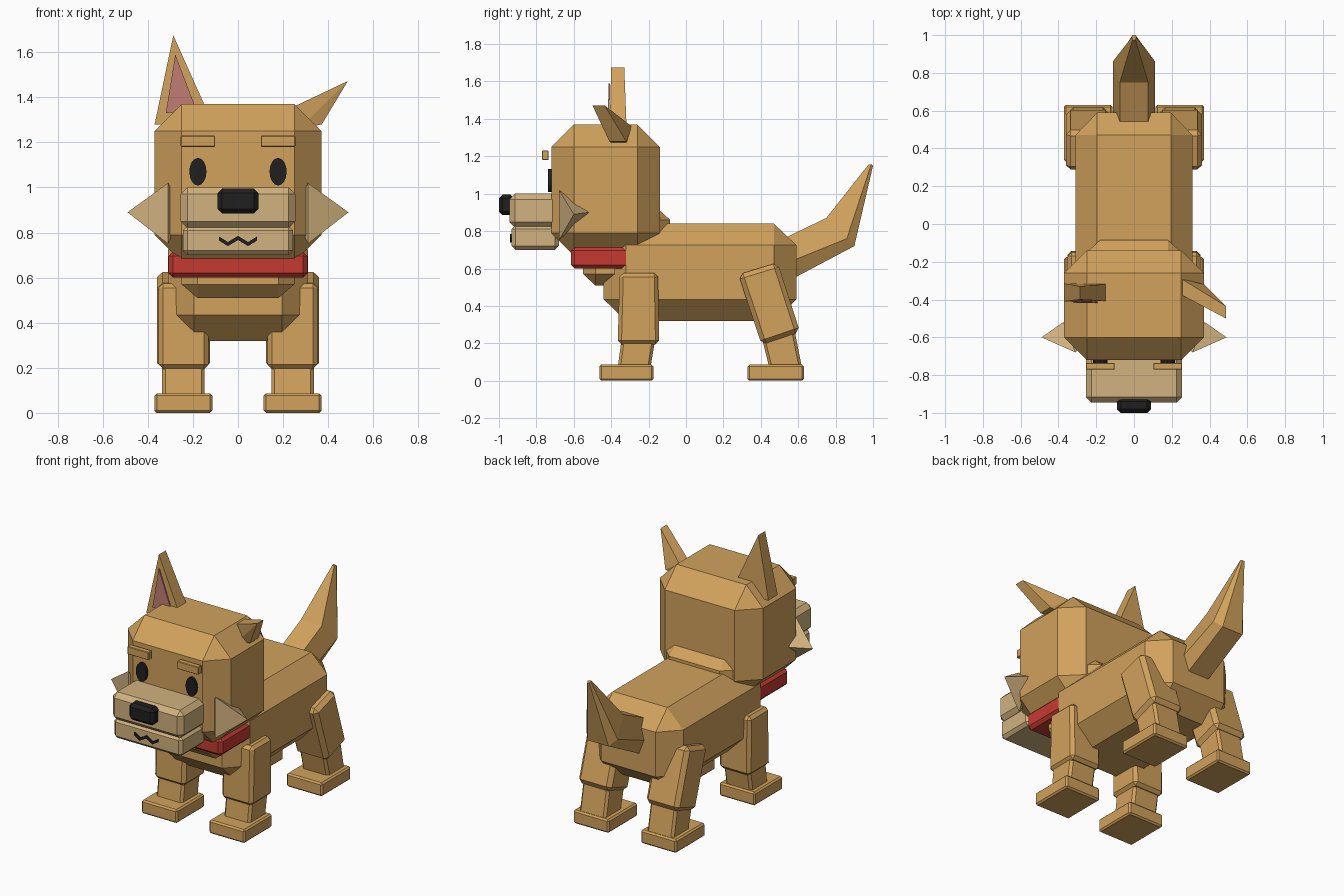
import bpy, bmesh, math
from mathutils import Vector

if "Cube" in bpy.data.objects:
    bpy.data.objects.remove(bpy.data.objects["Cube"])


def material(name, color):
    m = bpy.data.materials.new(name)
    m.diffuse_color = (*color, 1)
    m.use_nodes = True
    m.node_tree.nodes["Principled BSDF"].inputs["Base Color"].default_value = m.diffuse_color
    return m


FUR = material("golden fur", (0.64, 0.36, 0.108))
CREAM = material("cream fur", (0.64, 0.445, 0.21))
RED = material("red collar", (0.56, 0.042, 0.03))
BLACK = material("black", (0.014, 0.014, 0.015))
PINK = material("inner ear pink", (0.52, 0.2, 0.165))


def finish(name, bm, mat, bevel=0):
    bmesh.ops.recalc_face_normals(bm, faces=bm.faces[:])
    if bevel:
        bmesh.ops.bevel(bm, geom=bm.edges[:], offset=bevel, segments=1,
                        affect='EDGES', clamp_overlap=True)
    me = bpy.data.meshes.new(name)
    bm.to_mesh(me)
    bm.free()
    me.materials.append(mat)
    ob = bpy.data.objects.new(name, me)
    bpy.context.collection.objects.link(ob)
    return ob


def hull(name, pts, mat):
    """Convex solid around a few points, with flat faces merged."""
    bm = bmesh.new()
    for p in pts:
        bm.verts.new(p)
    bmesh.ops.convex_hull(bm, input=bm.verts[:])
    bmesh.ops.dissolve_limit(bm, angle_limit=0.01, verts=bm.verts[:], edges=bm.edges[:])
    return finish(name, bm, mat)


def block(name, lo, hi, c, mat):
    """Box with every edge cut back by c (x, y, z)."""
    pts = []
    for i in range(8):
        corner, inset = [], []
        for a in range(3):
            top = i >> a & 1
            corner.append(hi[a] if top else lo[a])
            inset.append(hi[a] - c[a] if top else lo[a] + c[a])
        for a in range(3):
            p = inset[:]
            p[a] = corner[a]
            pts.append(p)
    return hull(name, pts, mat)


def prism(name, pts, vec, mat, bevel=0):
    """Flat outline pushed along vec."""
    bm = bmesh.new()
    f = bm.faces.new([bm.verts.new(p) for p in pts])
    r = bmesh.ops.extrude_face_region(bm, geom=[f], use_keep_orig=True)
    moved = [g for g in r["geom"] if isinstance(g, bmesh.types.BMVert)]
    bmesh.ops.translate(bm, vec=Vector(vec), verts=moved)
    return finish(name, bm, mat, bevel)


def loft(name, rings, mat):
    bm = bmesh.new()
    vs = [[bm.verts.new(p) for p in r] for r in rings]
    n = len(vs[0])
    for a, b in zip(vs, vs[1:]):
        for i in range(n):
            j = (i + 1) % n
            bm.faces.new((a[i], a[j], b[j], b[i]))
    bm.faces.new(vs[0])
    bm.faces.new(vs[-1])
    return finish(name, bm, mat)


# Body, neck, collar, head
block("body", (-.31, -.44, .32), (.31, .59, .84), (.115, .12, .115), FUR)
block("neck", (-.25, -.55, .51), (.25, -.085, .92), (.07, .065, .06), FUR)
block("collar", (-.308, -.615, .60), (.308, -.20, .715), (.02, .02, .02), RED)
block("head", (-.37, -.72, .67), (.37, -.14, 1.37), (.12, .12, .12), FUR)

# Muzzle, jaw, nose
block("muzzle", (-.255, -.945, .82), (.255, -.68, 1.0), (.03, .03, .03), CREAM)
block("jaw", (-.245, -.932, .70), (.245, -.68, .83), (.02, .02, .02), CREAM)
block("nose", (-.09, -1.0, .885), (.09, -.92, .995), (.02, .02, .02), BLACK)

# Zigzag mouth line
zig = [(-.085, .78), (-.045, .755), (0, .782), (.045, .755), (.085, .78)]
mid = [(x, z - .006) for x, z in zig]
outline = [(x, -.933, z + .009) for x, z in mid] + [(x, -.933, z - .009) for x, z in mid[::-1]]
prism("mouth", outline, (0, -.009, 0), BLACK)

for s, side in ((-1, "right"), (1, "left")):
    # Eyes and brows
    oval = [(s * .178 + .038 * math.cos(t * math.pi / 8), -.715,
             1.07 + .061 * math.sin(t * math.pi / 8)) for t in range(16)]
    prism(side + "_eye", oval, (0, -.022, 0), BLACK)
    block(side + "_brow", (s * .178 - .076, -.77, 1.18), (s * .178 + .076, -.735, 1.23),
          (.003, .003, .003), FUR)

    # Pointed cheek tufts
    hull(side + "_cheek", [(s * x, y, z) for x, y, z in (
        (.49, -.60, .89), (.31, -.68, 1.02), (.31, -.68, .75),
        (.375, -.52, .90), (.25, -.60, .89))], CREAM)

    # Front leg
    def limb(name, prof, x0, x1, bevel):
        prism(name, [(s * x0, y, z) for y, z in prof], (s * (x1 - x0), 0, 0), FUR, bevel)

    limb(side + "_front_upper_leg", [(-.355, .575), (-.15, .575), (-.143, .195), (-.365, .195)],
         .13, .352, .02)
    limb(side + "_front_lower_leg", [(-.345, .22), (-.165, .22), (-.19, .07), (-.365, .07)],
         .148, .337, .015)
    block(side + "_front_foot", (s * .242 - .128, -.463, 0), (s * .242 + .128, -.175, .087),
          (.01, .01, .01), FUR)

    # Back leg
    limb(side + "_back_upper_leg", [(.28, .568), (.49, .632), (.61, .26), (.405, .19)],
         .125, .36, .025)
    limb(side + "_back_lower_leg", [(.405, .23), (.58, .27), (.62, .07), (.445, .07)],
         .148, .337, .015)
    block(side + "_back_foot", (s * .242 - .128, .33, 0), (s * .242 + .128, .63, .087),
          (.01, .01, .01), FUR)

# Upright ear with pink lining
hull("upright_ear", [(-.37, -.41, 1.28), (-.37, -.315, 1.28), (-.11, -.41, 1.28),
                     (-.11, -.315, 1.28), (-.287, -.40, 1.675), (-.287, -.33, 1.675)], FUR)
prism("ear_lining", [(-.32, -.411, 1.33), (-.185, -.411, 1.345), (-.278, -.406, 1.59)],
      (0, -.008, 0), PINK)

# Ear folded outward
hull("folded_ear", [(.372, -.41, 1.28), (.372, -.32, 1.28), (.25, -.375, 1.36),
                    (.25, -.29, 1.36), (.27, -.38, 1.26), (.27, -.31, 1.26),
                    (.487, -.50, 1.472), (.487, -.435, 1.472)], FUR)


# Bent six-sided tail
def tail_ring(top, middle, bottom, k=1):
    (y1, z1), (y2, z2), (y3, z3) = top, middle, bottom
    a, b = .075 * k, .112 * k
    return [(-a, y1, z1), (a, y1, z1), (b, y2, z2), (a, y3, z3), (-a, y3, z3), (-b, y2, z2)]


loft("tail", [tail_ring((.50, .75), (.54, .63), (.56, .54)),
              tail_ring((.75, .87), (.86, .76), (.90, .72)),
              tail_ring((.975, 1.155), (.99, 1.157), (1.0, 1.15), .1)], FUR)
